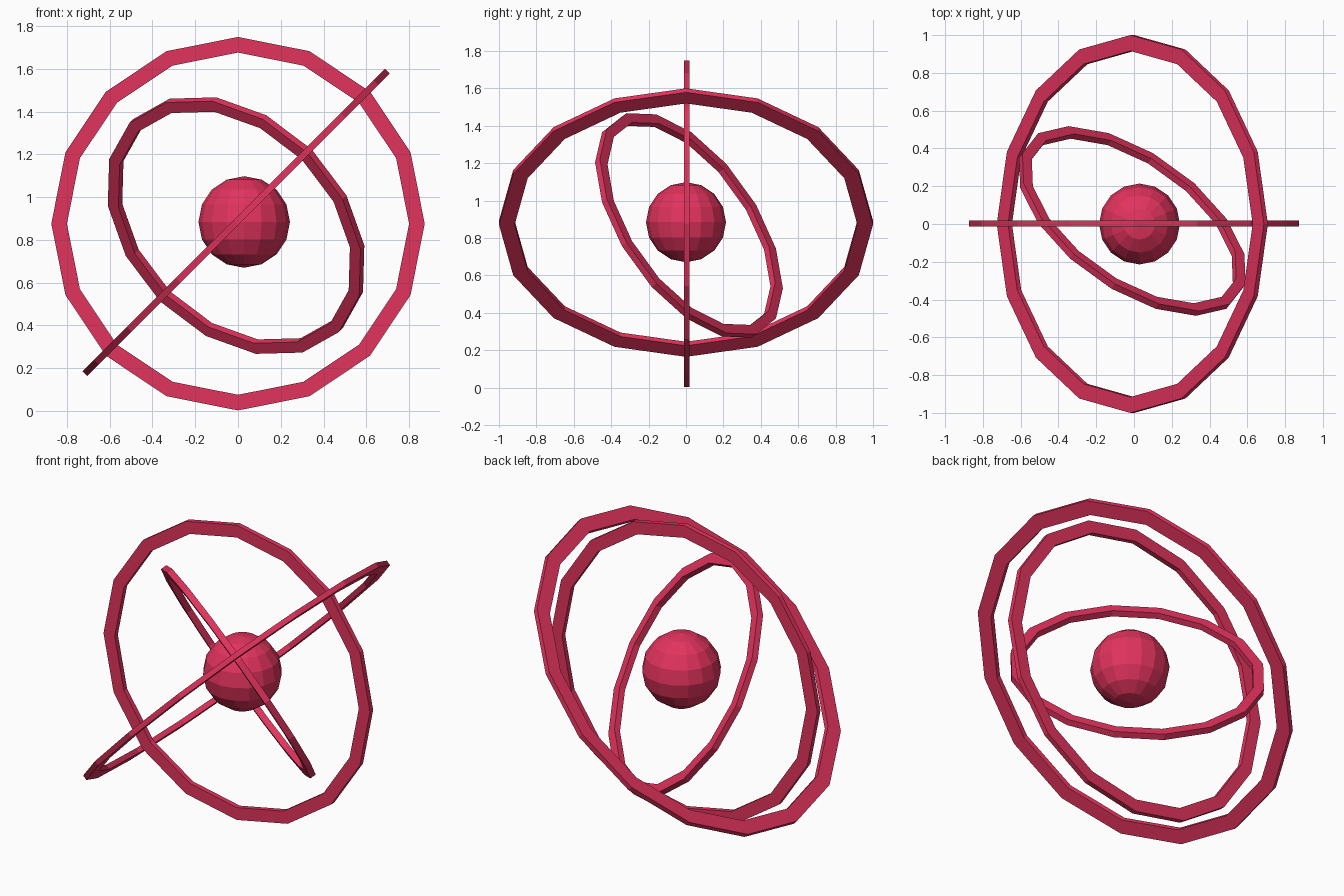
import bpy, bmesh, math
from mathutils import Matrix, Vector

if "Cube" in bpy.data.objects:
    bpy.data.objects.remove(bpy.data.objects["Cube"], do_unlink=True)

SIDES = 16

crimson = bpy.data.materials.new("crimson")
crimson.use_nodes = True
colour = (0.76, 0.033, 0.11, 1)
crimson.diffuse_color = colour
crimson.node_tree.nodes["Principled BSDF"].inputs["Base Color"].default_value = colour


def add_object(name, bm):
    bmesh.ops.recalc_face_normals(bm, faces=bm.faces)
    mesh = bpy.data.meshes.new(name)
    bm.to_mesh(mesh)
    bm.free()
    mesh.materials.append(crimson)
    obj = bpy.data.objects.new(name, mesh)
    bpy.context.collection.objects.link(obj)


def add_ring(name, centre, u, v, outer, inner, depth):
    """Flat hoop with a rectangular section, lying in the plane of u and v."""
    u, v, centre = Vector(u).normalized(), Vector(v).normalized(), Vector(centre)
    n = u.cross(v)
    section = [(outer, -depth / 2), (outer, depth / 2),
               (inner, depth / 2), (inner, -depth / 2)]
    bm = bmesh.new()
    loops = []
    for i in range(SIDES):
        a = math.tau * i / SIDES
        radial = u * math.cos(a) + v * math.sin(a)
        loops.append([bm.verts.new(centre + radial * r + n * h) for r, h in section])
    for i in range(SIDES):
        here, there = loops[i], loops[(i + 1) % SIDES]
        for j in range(4):
            k = (j + 1) % 4
            bm.faces.new((here[j], there[j], there[k], here[k]))
    add_object(name, bm)


# Three nested hoops, each turned on a different axis
h = math.sqrt(0.5)
add_ring("upright_ring", (0, 0.003, 0.876), (1, 0, 0), (0, 0, 1), 0.873, 0.8, 0.03)
add_ring("tilted_ring", (-0.009, 0, 0.882), (1, 0, 1), (0, 1, 0), 1.0, 0.916, 0.03)
add_ring("inner_ring", (-0.009, 0.016, 0.867), (-1, 0, 1), (0.5, -h, 0.5), 0.692, 0.634, 0.036)

# Faceted ball at the middle
bm = bmesh.new()
bmesh.ops.create_uvsphere(bm, u_segments=SIDES, v_segments=8, radius=0.214,
                          matrix=Matrix.Translation((0.029, 0, 0.884)))
add_object("core_ball", bm)
